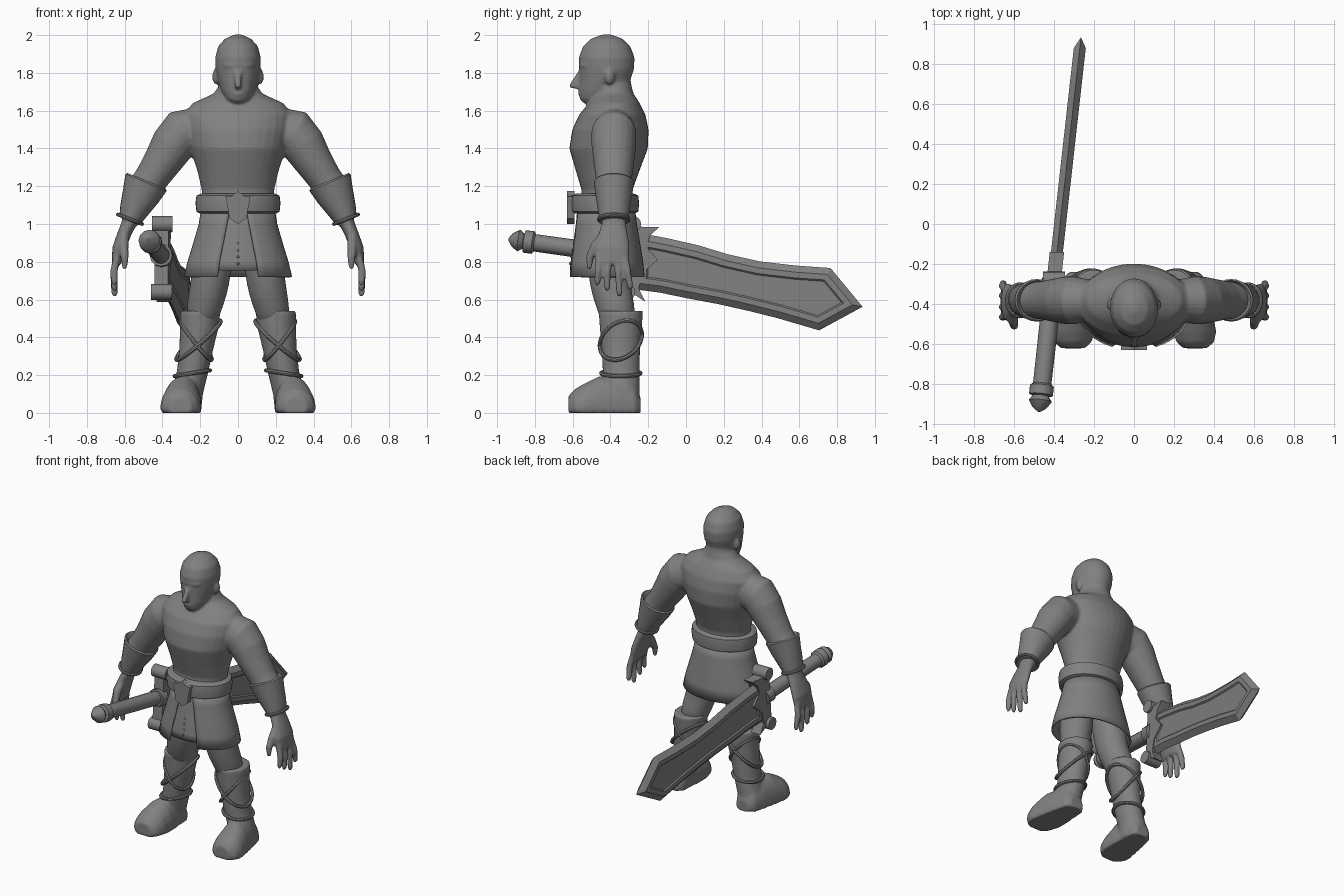
import bpy, bmesh, math
from mathutils import Vector

if "Cube" in bpy.data.objects:
    bpy.data.objects.remove(bpy.data.objects["Cube"])

GREY = (0.22, 0.22, 0.22, 1)
mat = bpy.data.materials.new("plain_grey")
mat.use_nodes = True
mat.diffuse_color = GREY
mat.node_tree.nodes["Principled BSDF"].inputs["Base Color"].default_value = GREY

X, Y, Z = Vector((1, 0, 0)), Vector((0, 1, 0)), Vector((0, 0, 1))


def loft(bm, pts, ref=Y, axis=None, closed=False, n=20):
    """Skin elliptical rings (x, y, z, radius a, radius b) along a path."""
    c = [Vector(p[:3]) for p in pts]
    m = len(c)
    rings = []
    for i, p in enumerate(pts):
        before = c[i - 1] if i or closed else c[0]
        after = c[(i + 1) % m] if i < m - 1 or closed else c[-1]
        t = axis or (after - before).normalized()
        side = t.cross(ref).normalized()
        up = side.cross(t)
        ring = []
        for k in range(n):
            a = math.tau * k / n
            ring.append(bm.verts.new(c[i] + side * p[3] * math.cos(a) + up * p[4] * math.sin(a)))
        rings.append(ring)
    for i in range(m if closed else m - 1):
        r, s = rings[i], rings[(i + 1) % m]
        for k in range(n):
            j = (k + 1) % n
            bm.faces.new((r[k], r[j], s[j], s[k]))
    if not closed:
        bm.faces.new(rings[0])
        bm.faces.new(rings[-1])


def ball(bm, centre, size):
    res = bmesh.ops.create_uvsphere(bm, u_segments=16, v_segments=10, radius=1)
    for v in res["verts"]:
        v.co = Vector(centre) + Vector(a * b for a, b in zip(v.co, size))


def prism(bm, pts, vec):
    """Extrude a flat outline along a vector."""
    a = [bm.verts.new(p) for p in pts]
    b = [bm.verts.new(Vector(p) + vec) for p in pts]
    bm.faces.new(a)
    bm.faces.new(b)
    for i in range(len(a)):
        j = (i + 1) % len(a)
        bm.faces.new((a[i], a[j], b[j], b[i]))


def finish(bm, name, voxel=0, subdivide=0, mirror=False, shell=0, angle=35):
    bmesh.ops.recalc_face_normals(bm, faces=bm.faces)
    mesh = bpy.data.meshes.new(name)
    bm.to_mesh(mesh)
    bm.free()
    obj = bpy.data.objects.new(name, mesh)
    bpy.context.collection.objects.link(obj)
    mesh.materials.append(mat)
    bpy.ops.object.select_all(action="DESELECT")
    obj.select_set(True)
    bpy.context.view_layer.objects.active = obj
    bpy.ops.object.shade_smooth_by_angle(angle=math.radians(angle))
    if mirror:
        obj.modifiers.new("mirror", "MIRROR")
    if subdivide:
        obj.modifiers.new("subdivide", "SUBSURF").levels = subdivide
        obj.modifiers["subdivide"].render_levels = subdivide
    if shell:
        obj.modifiers.new("shell", "SOLIDIFY").thickness = shell
    if voxel:
        r = obj.modifiers.new("union", "REMESH")
        r.mode, r.voxel_size, r.use_smooth_shade = "VOXEL", voxel, True
        s = obj.modifiers.new("soften", "SMOOTH")
        s.factor, s.iterations = 0.5, 5
    return obj


# Body: torso, neck, head, arms and hands fused together
bm = bmesh.new()
torso = [(0.98, -.42, .19, .15), (1.1, -.42, .19, .14), (1.18, -.418, .192, .135),
         (1.28, -.415, .215, .168), (1.4, -.41, .255, .208), (1.5, -.40, .28, .202),
         (1.58, -.39, .29, .175), (1.64, -.38, .24, .135), (1.69, -.378, .13, .1),
         (1.74, -.39, .095, .1), (1.82, -.40, .09, .1)]
loft(bm, [(0, y, z, a, b) for z, y, a, b in torso], axis=Z, n=32)
head = [(1.642, -.505, .035, .04), (1.66, -.485, .062, .077), (1.7, -.455, .086, .112),
        (1.76, -.43, .106, .135), (1.82, -.42, .119, .145), (1.88, -.42, .121, .148),
        (1.94, -.42, .106, .126), (1.98, -.42, .07, .085), (2.003, -.42, .02, .025)]
loft(bm, [(0, y, z, a, b) for z, y, a, b in head], axis=Z, n=32)
prism(bm, [(0, -.55, 1.84), (0, -.618, 1.735), (0, -.615, 1.72), (0, -.55, 1.715)], X * .016)
prism(bm, [(-.016, -.55, 1.84), (-.016, -.618, 1.735), (-.016, -.615, 1.72), (-.016, -.55, 1.715)], X * .016)
ball(bm, (0, -.525, 1.84), (.085, .045, .02))
ball(bm, (0, -.553, 1.69), (.035, .02, .012))

arm = [(.2, 1.5, .12, .1), (.3, 1.48, .127, .12), (.345, 1.42, .117, .119),
       (.4, 1.33, .102, .108), (.46, 1.24, .09, .096), (.5, 1.18, .093, .092),
       (.55, 1.08, .07, .08), (.575, 1.0, .042, .062)]
palm = [(.57, -.38, 1.02, .04, .06), (.605, -.385, .94, .036, .08),
        (.63, -.392, .87, .036, .095), (.643, -.392, .79, .026, .088)]
fingers = [(-.46, -.47, .675), (-.413, -.418, .645), (-.367, -.352, .615), (-.325, -.295, .65)]
for s in (1, -1):
    loft(bm, [(s * x, -.382, z, a, b) for x, z, a, b in arm])
    loft(bm, [(s * x, y, z, a, b) for x, y, z, a, b in palm])
    for y0, y1, z1 in fingers:
        loft(bm, [(s * .64, y0, .83, .02, .021), (s * .657, (y0 + y1) / 2, .75, .021, .02),
                  (s * .655, y1, z1 + .02, .018, .017), (s * .65, y1, z1, .011, .01)], n=10)
    loft(bm, [(s * .6, -.42, .95, .025, .03), (s * .605, -.48, .88, .026, .03),
              (s * .6, -.51, .82, .022, .022), (s * .6, -.512, .76, .012, .012)], n=10)
    ball(bm, (s * .117, -.405, 1.78), (.02, .028, .042))
finish(bm, "body", voxel=.009)

# Flared bracers with a wrist band
bm = bmesh.new()
loft(bm, [(.492, -.382, 1.2, .08, .08), (.484, -.382, 1.228, .11, .1), (.487, -.382, 1.22, .118, .107),
          (.515, -.382, 1.15, .1, .097), (.55, -.382, 1.075, .078, .085), (.575, -.382, 1.015, .058, .075)],
     axis=Vector((.38, 0, -.92)), n=24)
finish(bm, "bracer", mirror=True)
bm = bmesh.new()
loft(bm, [(.572 + .064 * math.cos(a), -.382 + .08 * math.sin(a), 1.025 + .025 * math.cos(a), .01, .01)
          for a in (math.tau * i / 24 for i in range(24))], ref=Z, closed=True, n=8)
finish(bm, "wrist_band", mirror=True)

# Thighs
bm = bmesh.new()
loft(bm, [(.11, -.415, .98, .1, .12), (.14, -.408, .75, .105, .115), (.157, -.395, .64, .102, .105),
          (.18, -.37, .56, .092, .1), (.195, -.35, .46, .085, .09)])
finish(bm, "thigh", subdivide=1, mirror=True)

# Boots: shaft and foot fused, flattened on the ground
bm = bmesh.new()
loft(bm, [(.2, -.345, .54, .108, .118), (.205, -.345, .45, .102, .112), (.222, -.345, .33, .09, .102),
          (.24, -.343, .22, .084, .098), (.27, -.34, .1, .085, .095), (.28, -.34, .01, .085, .095)], axis=-Z)
foot = [(.275, -.24, .05, .05), (.28, -.27, .075, .11), (.287, -.36, .09, .16), (.295, -.46, .103, .165),
        (.304, -.54, .108, .125), (.306, -.59, .095, .095), (.306, -.622, .06, .06)]
loft(bm, [(x, y, .03, a, b) for x, y, a, b in foot], ref=Z, axis=-Y)
for v in bm.verts:
    v.co.z = max(v.co.z, 0)
finish(bm, "boot", voxel=.01, mirror=True)

# Crossed boot straps and ankle straps
bm = bmesh.new()
for z0, x0, rx, ry, tilt in ((.385, .215, .1, .112, .1), (.385, .215, .1, .112, -.1), (.21, .243, .091, .104, -.015)):
    path = []
    for i in range(32):
        a = math.tau * i / 32
        dz = tilt * math.cos(a)
        grow = 1 + dz * .6
        path.append((x0 - dz * .18 + rx * grow * math.cos(a), -.345 + ry * math.sin(a),
                     z0 + dz + .03 * math.sin(a) * (z0 > .3), .011, .011))
    loft(bm, path, ref=Z, closed=True, n=8)
finish(bm, "boot_strap", mirror=True)


# Skirt: wrapped cloth open at the front over a centre panel
def cloth(name, rows, span, steps, inset=0):
    bm = bmesh.new()
    grid = []
    for z, rx, ry, gap in rows:
        g = math.asin(gap / rx)
        lo, hi = span(g)
        angles = [-math.pi / 2 + lo + (hi - lo) * i / steps for i in range(steps + 1)]
        grid.append([bm.verts.new(((rx - inset) * math.cos(a), -.425 + (ry - inset) * math.sin(a), z)) for a in angles])
    for r, s in zip(grid, grid[1:]):
        for k in range(steps):
            bm.faces.new((r[k], r[k + 1], s[k + 1], s[k]))
    return finish(bm, name, shell=.012)


rows = [(1.08, .195, .155, .045), (1.0, .208, .165, .06), (.9, .237, .182, .08),
        (.8, .268, .198, .1), (.72, .287, .206, .11)]
cloth("skirt", rows, lambda g: (g, math.tau - g), 40)
cloth("skirt_centre_panel", rows[:4] + [(.755, .277, .202, .11)], lambda g: (-1.4 * g, 1.4 * g), 10, .012)
bm = bmesh.new()
for i in range(6):
    ball(bm, (0, -.577 - .0075 * i, .97 - .036 * i), (.007, .006, .007))
finish(bm, "skirt_studs")

# Belt and shield-shaped buckle
bm = bmesh.new()
loft(bm, [(0, -.43, z, a, a - .043) for z, a in ((1.055, .2), (1.065, .22), (1.11, .225), (1.15, .22), (1.162, .195))],
     axis=Z, n=40)
finish(bm, "belt")
bm = bmesh.new()
shield = [(0, 1.0), (.045, 1.03), (.055, 1.09), (.065, 1.145), (.03, 1.15), (0, 1.175),
          (-.03, 1.15), (-.065, 1.145), (-.055, 1.09), (-.045, 1.03)]
prism(bm, [(x, -.63, z) for x, z in shield], Y * .04)
finish(bm, "belt_buckle")


# Sword, lying in a slightly turned vertical plane
def on_sword(y, z, off=0):
    return Vector((-.37 + .112 * y + off, y, z))


bm = bmesh.new()
edge = [(-.26, .955), (-.1, .925), (.07, .886), (.22, .84), (.39, .802), (.58, .78), (.765, .767), (.935, .562),
        (.705, .437), (.49, .5), (.33, .54), (.175, .575), (0, .608), (-.14, .637), (-.28, .655)]
for s in (1, -1):
    face = bm.faces.new([bm.verts.new(on_sword(y, z)) for y, z in edge][::s])
    face.normal_update()
    for width, lift in ((.035, .03), (.03, 0), (.008, -.008)):
        bmesh.ops.inset_individual(bm, faces=[face], thickness=width, use_even_offset=True)
        for v in face.verts:
            v.co.x += s * lift
bmesh.ops.remove_doubles(bm, verts=bm.verts, dist=.0005)
finish(bm, "sword_blade", angle=20)

# Guard with hooked points and rolled ends
bm = bmesh.new()
guard = [(-.325, .64), (-.3, 1.0), (-.23, .985), (-.14, .985), (-.19, .94), (-.21, .88), (-.15, .81),
         (-.23, .74), (-.25, .66), (-.215, .588), (-.28, .63)]
prism(bm, [on_sword(y, z, -.036) for y, z in guard], X * .072)
for y, z in ((-.28, 1.0), (-.31, .64)):
    p = on_sword(y, z)
    loft(bm, [(p.x + d, y, z, .042, .042) for d in (-.055, .055)], ref=Z, n=16)
finish(bm, "sword_guard")

# Grip, collar and pointed pommel
bm = bmesh.new()
grip = [(-.94, .006), (-.92, .035), (-.885, .058), (-.86, .04), (-.855, .06), (-.81, .06),
        (-.8, .046), (-.55, .047), (-.34, .047), (-.34, .06), (-.28, .06)]
line = [(on_sword(y, .875 - .14 * (y + .62)), r) for y, r in grip]
loft(bm, [(*p, r, r) for p, r in line], ref=Z, axis=(line[-1][0] - line[0][0]).normalized(), n=12)
finish(bm, "sword_grip")
